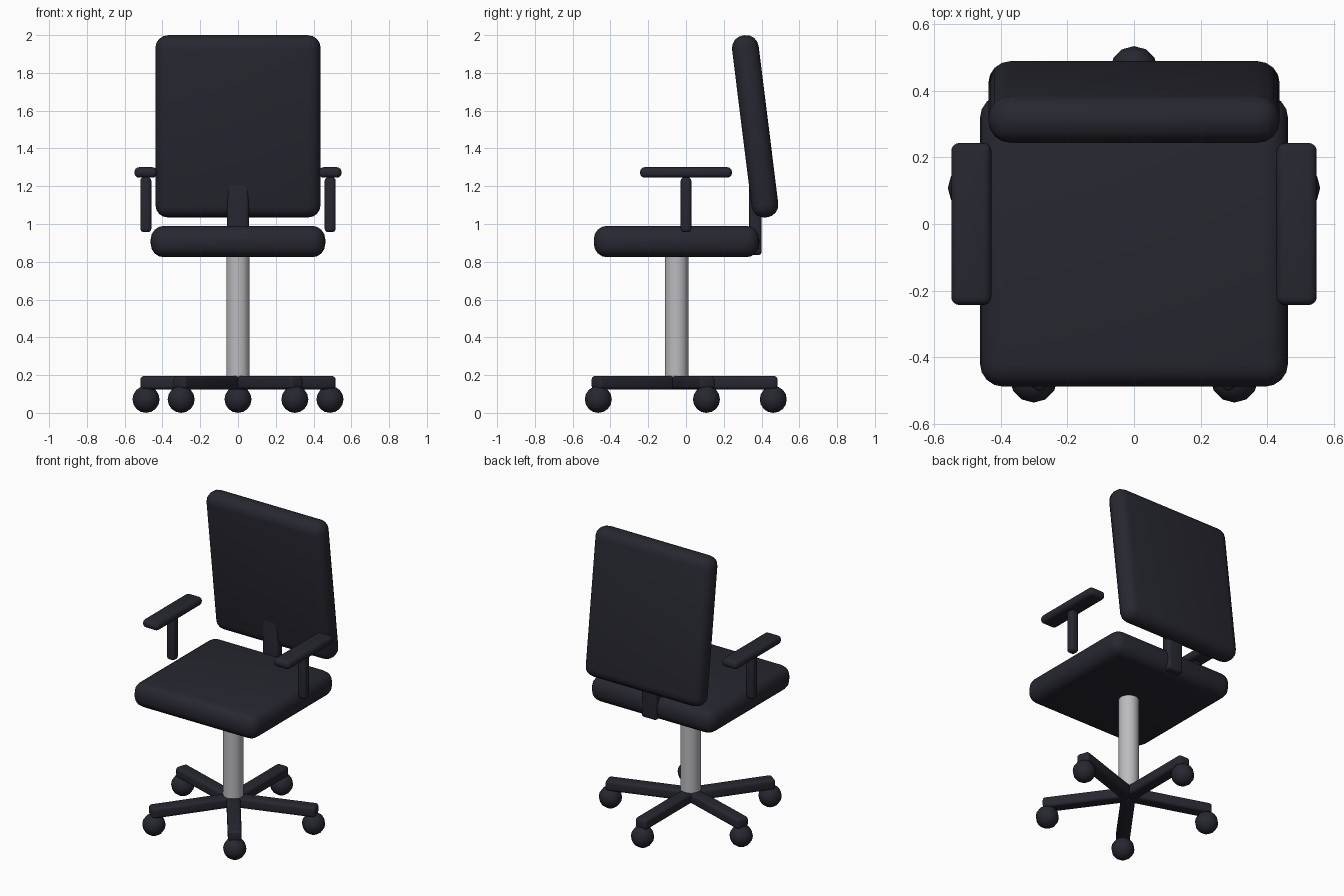
import bpy
import math
from mathutils import Vector

cube = bpy.data.objects.get("Cube")
if cube:
    bpy.data.objects.remove(cube, do_unlink=True)


def make_material(name, color):
    mat = bpy.data.materials.new(name)
    mat.use_nodes = True
    mat.diffuse_color = color
    mat.node_tree.nodes["Principled BSDF"].inputs["Base Color"].default_value = color
    return mat


DARK = make_material("dark_navy", (0.02, 0.02, 0.03, 1))
METAL = make_material("grey_metal", (0.5, 0.5, 0.52, 1))


def finish(name, mat, angle):
    obj = bpy.context.object
    obj.name = name
    obj.data.materials.append(mat)
    bpy.ops.object.shade_smooth_by_angle(angle=math.radians(angle))
    return obj


def rounded_box(name, center, size, bevel, rotation=(0, 0, 0)):
    bpy.ops.mesh.primitive_cube_add(size=1, location=center, rotation=rotation)
    obj = bpy.context.object
    obj.scale = size
    bpy.ops.object.transform_apply(location=False, rotation=False, scale=True)
    mod = obj.modifiers.new("Rounding", "BEVEL")
    mod.width = bevel
    mod.segments = 4
    bpy.ops.object.modifier_apply(modifier=mod.name)
    return finish(name, DARK, 40)


# Seat, backrest and the post joining them
hub = Vector((0, -0.05, 0))
rounded_box("seat", (0, -0.05, 0.907), (0.924, 0.876, 0.166), 0.07)
rounded_box("backrest", (0, 0.366, 1.517), (0.874, 0.142, 0.971), 0.066,
            (math.radians(7.1), 0, 0))
rounded_box("back_post", (0, 0.367, 1.06), (0.116, 0.068, 0.45), 0.02)

# Armrests
for side, label in ((1, "left"), (-1, "right")):
    rounded_box(label + "_arm_support", (side * 0.488, 0, 1.102),
                (0.058, 0.056, 0.29), 0.018)
    rounded_box(label + "_arm_pad", (side * 0.488, 0, 1.273),
                (0.12, 0.486, 0.055), 0.024)

# Gas column
bpy.ops.mesh.primitive_cylinder_add(vertices=32, radius=0.062, depth=0.69,
                                    location=hub + Vector((0, 0, 0.505)))
finish("column", METAL, 40)

# Five spokes with ball casters
for i in range(5):
    angle = math.radians(90 + 72 * i)
    direction = Vector((math.cos(angle), math.sin(angle), 0))
    rounded_box(f"base_spoke_{i + 1}", hub + direction * 0.267 + Vector((0, 0, 0.16)),
                (0.534, 0.085, 0.07), 0.018, (0, 0, angle))
    bpy.ops.mesh.primitive_uv_sphere_add(
        segments=12, ring_count=8, radius=0.0715,
        location=hub + direction * 0.512 + Vector((0, 0, 0.0715)))
    finish(f"caster_{i + 1}", DARK, 60)
